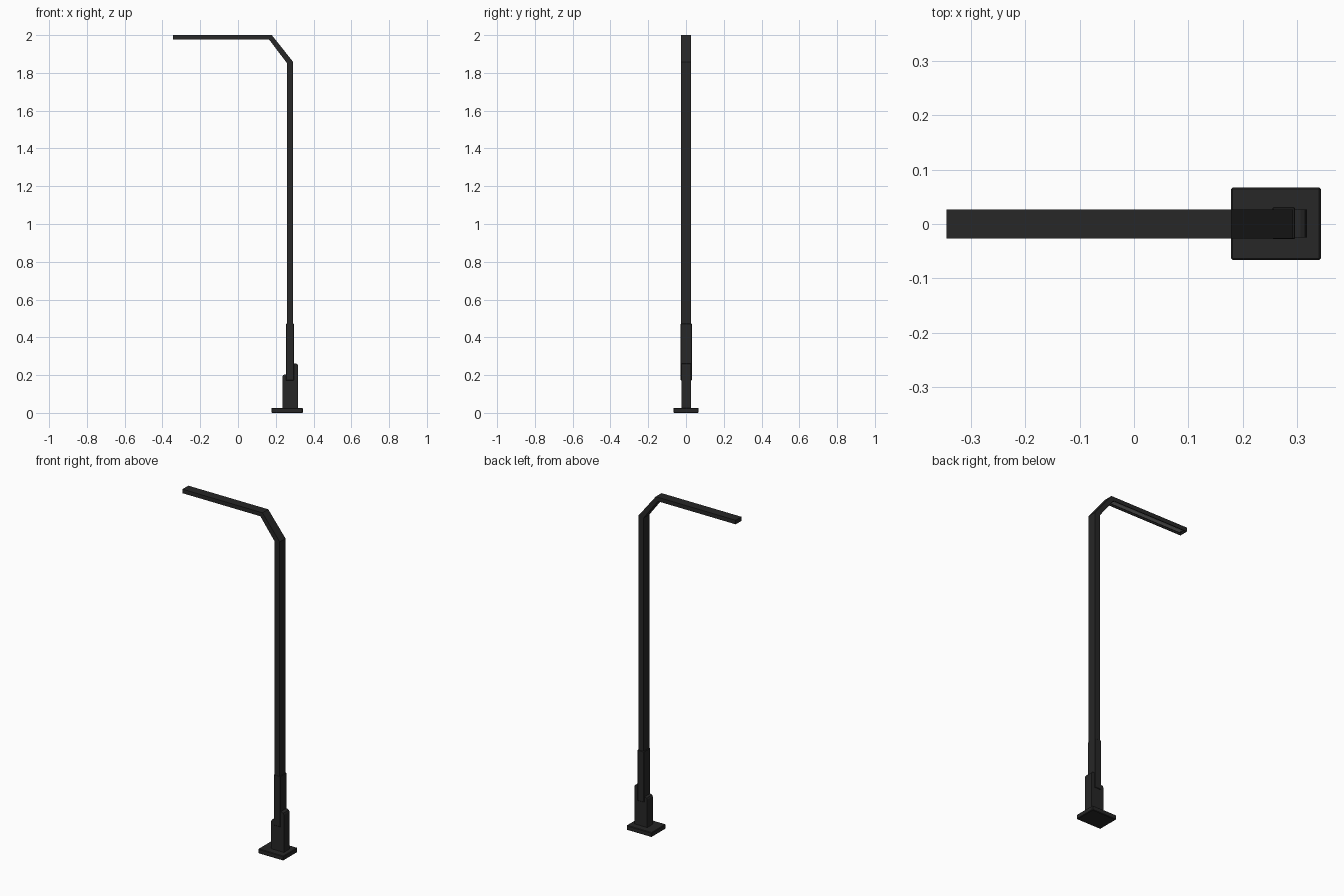
import bpy, bmesh

if "Cube" in bpy.data.objects:
    bpy.data.objects.remove(bpy.data.objects["Cube"])


def material(name, color):
    m = bpy.data.materials.new(name)
    m.diffuse_color = color
    m.use_nodes = True
    m.node_tree.nodes["Principled BSDF"].inputs["Base Color"].default_value = m.diffuse_color
    return m


DARK = material("dark_metal", (0.02, 0.02, 0.02, 1))
LIGHT = material("lamp_grey", (0.3, 0.3, 0.3, 1))


def finish(name, bm, mat, bevel=0.0, segments=1):
    bmesh.ops.recalc_face_normals(bm, faces=bm.faces)
    mesh = bpy.data.meshes.new(name)
    bm.to_mesh(mesh)
    bm.free()
    mesh.materials.append(mat)
    ob = bpy.data.objects.new(name, mesh)
    bpy.context.collection.objects.link(ob)
    if bevel:
        mod = ob.modifiers.new("bevel", 'BEVEL')
        mod.width = bevel
        mod.segments = segments
        mod.limit_method = 'ANGLE'
    return ob


def prism(profile, y0, y1):
    """Extrude an x-z outline from y0 to y1."""
    bm = bmesh.new()
    face = bm.faces.new([bm.verts.new((x, y0, z)) for x, z in profile])
    out = bmesh.ops.extrude_face_region(bm, geom=[face])
    verts = [v for v in out["geom"] if isinstance(v, bmesh.types.BMVert)]
    bmesh.ops.translate(bm, verts=verts, vec=(0, y1 - y0, 0))
    bmesh.ops.recalc_face_normals(bm, faces=bm.faces)
    return bm


def box(name, x, y, z, mat=DARK, bevel=0.0, segments=1):
    rect = [(x[0], z[0]), (x[1], z[0]), (x[1], z[1]), (x[0], z[1])]
    return finish(name, prism(rect, *y), mat, bevel, segments)


# Foot plate
box("base_plate", (0.178, 0.343), (-0.066, 0.067), (0, 0.027), bevel=0.003)

# Stepped housing around the foot of the pole, with rounded shoulders
housing = [(0.235, 0.025), (0.318, 0.025), (0.318, 0.250), (0.314, 0.258),
           (0.306, 0.262), (0.285, 0.262), (0.260, 0.262), (0.260, 0.203),
           (0.246, 0.203), (0.239, 0.200), (0.235, 0.192)]
finish("base_housing", prism(housing, -0.025, 0.027), DARK)

# Sleeve
box("pole_sleeve", (0.254, 0.296), (-0.028, 0.031), (0.172, 0.472), bevel=0.002)

# Pole, angled elbow and arm in one bent bar, recessed under the arm
bar = [(0.259, 0.18), (0.292, 0.18), (0.292, 1.858), (0.179, 2.0),
       (-0.344, 2.0), (-0.344, 1.976), (0.165, 1.976), (0.259, 1.852)]
bm = prism(bar, -0.027, 0.027)
under = [f for f in bm.faces
         if f.normal.z < -0.9 and f.calc_center_median().z > 1.9]
bmesh.ops.inset_region(bm, faces=under, thickness=0.007)
out = bmesh.ops.extrude_face_region(bm, geom=under)
bmesh.ops.translate(
    bm, vec=(0, 0, 0.010),
    verts=[v for v in out["geom"] if isinstance(v, bmesh.types.BMVert)])
bmesh.ops.delete(bm, geom=[f for f in under if f.is_valid], context='FACES_ONLY')
finish("pole_and_arm", bm, DARK)

# Light strip inside the recess
box("light_strip", (-0.325, 0.145), (-0.014, 0.014), (1.981, 1.987), LIGHT)
